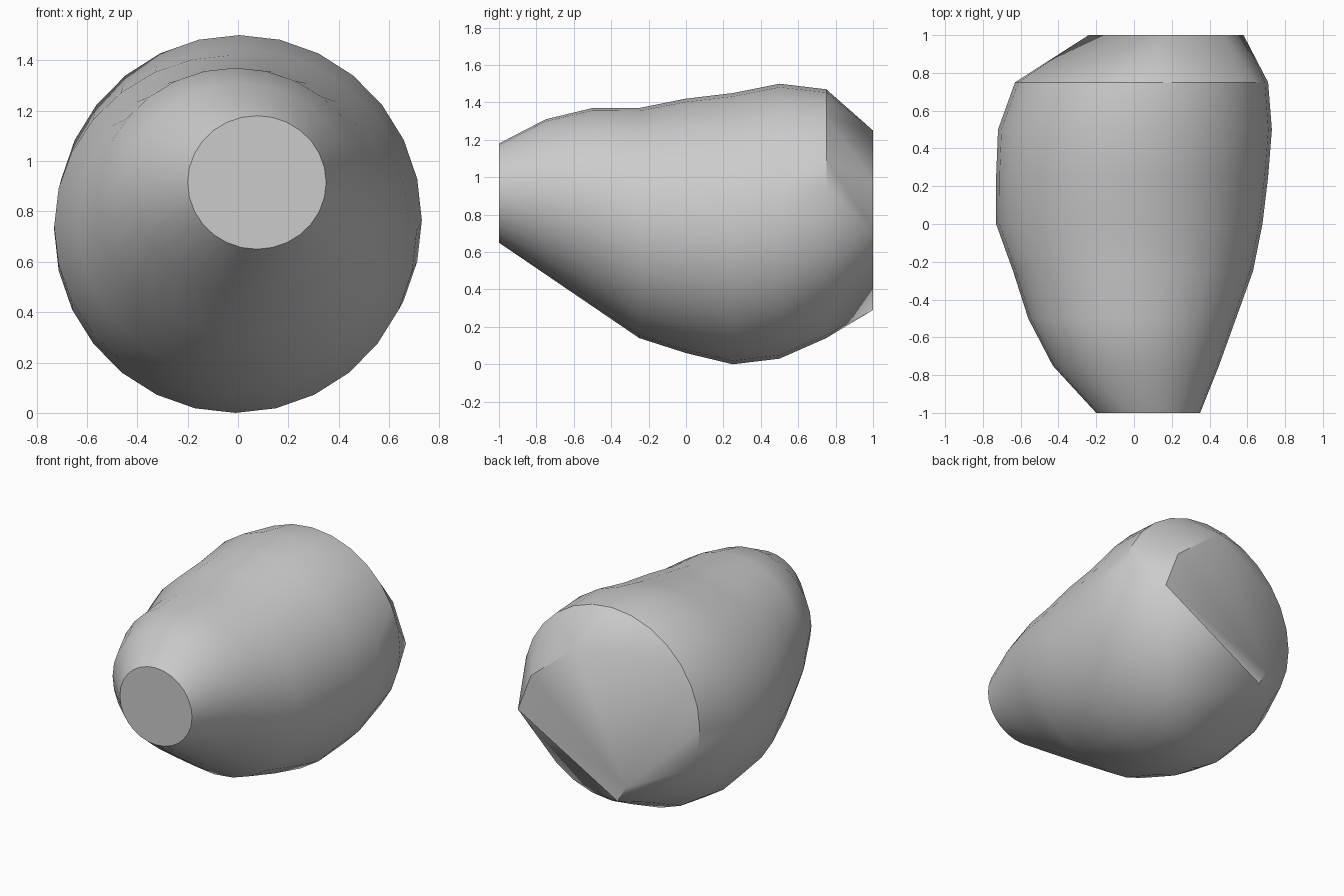
import bpy, bmesh
from math import sin, cos, tau, radians

if "Cube" in bpy.data.objects:
    bpy.data.objects.remove(bpy.data.objects["Cube"])

# Cross-sections along the stone: y, left x, right x, bottom z, top z
SECTIONS = [
    (-1.00, -0.20, 0.35, 0.65, 1.18),
    (-0.75, -0.43, 0.45, 0.48, 1.31),
    (-0.50, -0.56, 0.54, 0.31, 1.37),
    (-0.25, -0.64, 0.63, 0.14, 1.37),
    (0.00, -0.73, 0.68, 0.06, 1.42),
    (0.25, -0.73, 0.71, 0.00, 1.45),
    (0.50, -0.72, 0.73, 0.03, 1.50),
    (0.75, -0.63, 0.71, 0.14, 1.47),
]
# Corners of the broken flat face at the back (x, z)
BREAK = [(0.58, 0.72), (0.48, 0.98), (0.15, 1.25), (-0.24, 0.40), (-0.18, 0.29)]
SIDES = 28

bm = bmesh.new()


def ring(y, x0, x1, z0, z1):
    cx, cz = (x0 + x1) / 2, (z0 + z1) / 2
    rx, rz = (x1 - x0) / 2, (z1 - z0) / 2
    return [bm.verts.new((cx + rx * cos(tau * i / SIDES), y, cz + rz * sin(tau * i / SIDES)))
            for i in range(SIDES)]


# Lofted body with a blunt front
rings = [ring(*s) for s in SECTIONS]
for a, b in zip(rings, rings[1:]):
    for i in range(SIDES):
        j = (i + 1) % SIDES
        bm.faces.new((a[i], a[j], b[j], b[i]))
bm.faces.new(rings[0])

# Faceted back: hull from the last section to the break face
last = rings[-1]
back = [bm.verts.new((x, 1.0, z)) for x, z in BREAK]
bmesh.ops.convex_hull(bm, input=last + back, use_existing_faces=False)
inner = [f for f in bm.faces if all(v in last for v in f.verts)]
bmesh.ops.delete(bm, geom=inner, context='FACES_ONLY')
loose = [e for e in bm.edges if not e.link_faces]
bmesh.ops.delete(bm, geom=loose, context='EDGES')
bmesh.ops.recalc_face_normals(bm, faces=bm.faces)

mesh = bpy.data.meshes.new("rock")
bm.to_mesh(mesh)
bm.free()
rock = bpy.data.objects.new("rock", mesh)
bpy.context.collection.objects.link(rock)

# Smooth stone with a crisp break edge
bpy.context.view_layer.objects.active = rock
rock.select_set(True)
bpy.ops.object.shade_smooth_by_angle(angle=radians(32))
